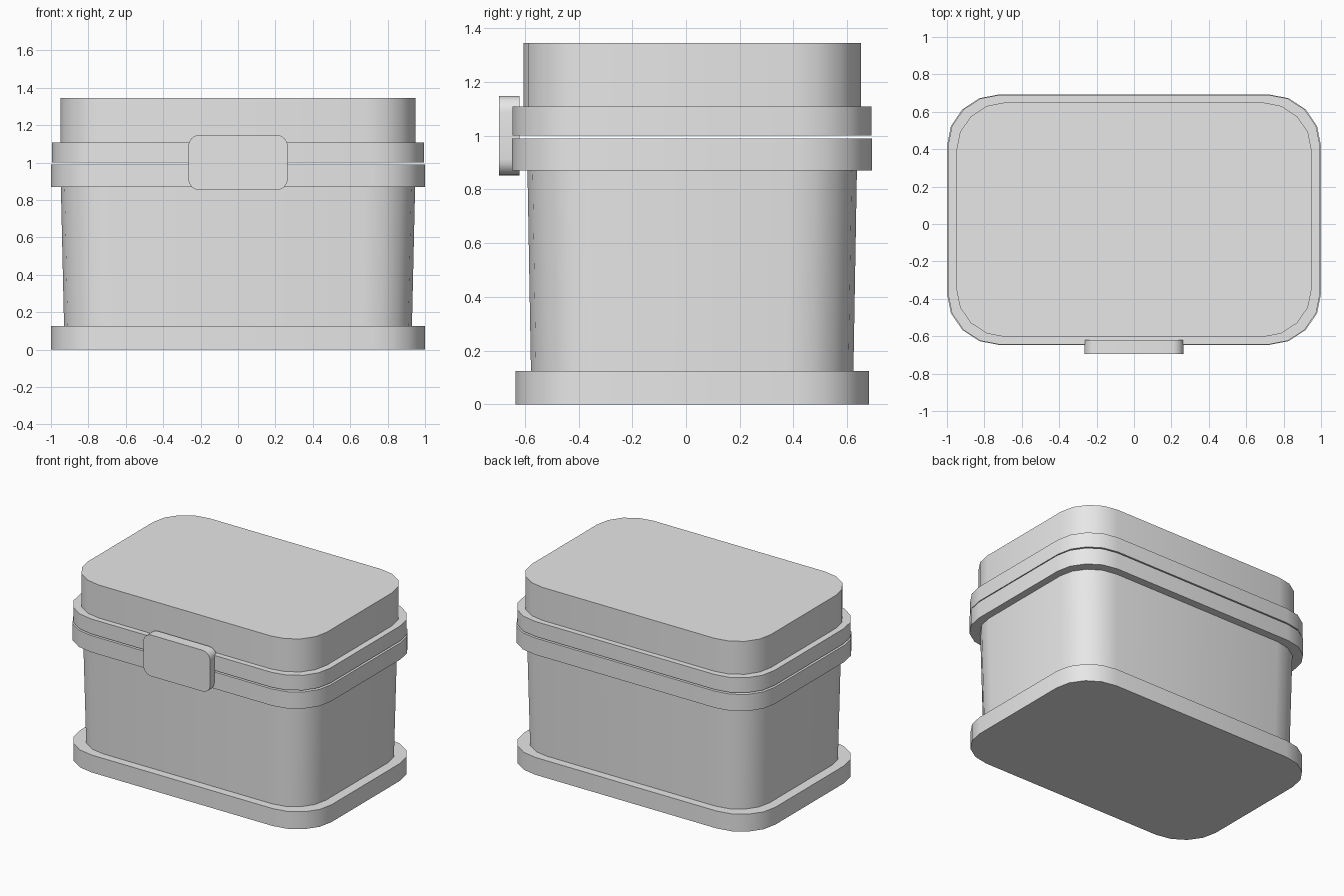
import bpy
import bmesh
import math
from mathutils import Matrix

cube = bpy.data.objects.get("Cube")
if cube:
    bpy.data.objects.remove(cube, do_unlink=True)

grey = bpy.data.materials.new("plain_grey")
grey.use_nodes = True
grey.diffuse_color = (0.8, 0.8, 0.8, 1)
grey.node_tree.nodes["Principled BSDF"].inputs["Base Color"].default_value = (0.8, 0.8, 0.8, 1)

CENTRE_Y = 0.023


def rounded_outline(half_x, half_y, rx, ry, steps):
    """Rounded rectangle, counter-clockwise from the +x side."""
    points = []
    corners = ((1, 1), (-1, 1), (-1, -1), (1, -1))
    for quarter, (sx, sy) in enumerate(corners):
        for i in range(steps + 1):
            a = (quarter + i / steps) * math.pi / 2
            points.append((sx * (half_x - rx) + rx * math.cos(a),
                           sy * (half_y - ry) + ry * math.sin(a)))
    return points


def loft(name, sections, transform):
    """Closed solid through stacked (outline, height) sections."""
    bm = bmesh.new()
    rings = [[bm.verts.new((x, y, z)) for x, y in outline] for outline, z in sections]
    n = len(rings[0])
    for low, high in zip(rings, rings[1:]):
        for i in range(n):
            j = (i + 1) % n
            bm.faces.new((low[i], low[j], high[j], high[i]))
    bm.faces.new(rings[0][::-1])
    bm.faces.new(rings[-1])
    bm.transform(transform)
    bmesh.ops.recalc_face_normals(bm, faces=bm.faces)
    mesh = bpy.data.meshes.new(name)
    bm.to_mesh(mesh)
    bm.free()
    mesh.materials.append(grey)
    obj = bpy.data.objects.new(name, mesh)
    bpy.context.collection.objects.link(obj)
    bpy.ops.object.select_all(action='DESELECT')
    obj.select_set(True)
    bpy.context.view_layer.objects.active = obj
    bpy.ops.object.shade_smooth_by_angle(angle=math.radians(35))
    return obj


def box_section(half_x, half_y, z):
    return rounded_outline(half_x, half_y, half_x * 0.28, half_y * 0.41, 4), z


# Stacked box parts: each is (half width, half depth, height) at bottom and top
parts = {
    "base_plinth": ((1.0, 0.658, 0), (1.0, 0.658, 0.125)),
    "box_body": ((0.93, 0.60, 0.125), (0.947, 0.613, 0.87)),
    "body_rim": ((1.0, 0.67, 0.87), (1.0, 0.67, 0.99)),
    "lid_rim": ((0.995, 0.668, 1.0), (0.995, 0.668, 1.108)),
    "lid": ((0.95, 0.628, 1.108), (0.95, 0.628, 1.345)),
}
for name, sections in parts.items():
    loft(name, [box_section(*s) for s in sections], Matrix.Translation((0, CENTRE_Y, 0)))

# Front latch: rounded plate standing upright across the seam
plate = rounded_outline(0.265, 0.148, 0.06, 0.06, 6)
upright = Matrix.Translation((0, -0.62, 1.0)) @ Matrix.Rotation(math.pi / 2, 4, 'X')
loft("latch", [(plate, 0), (plate, 0.075)], upright)
